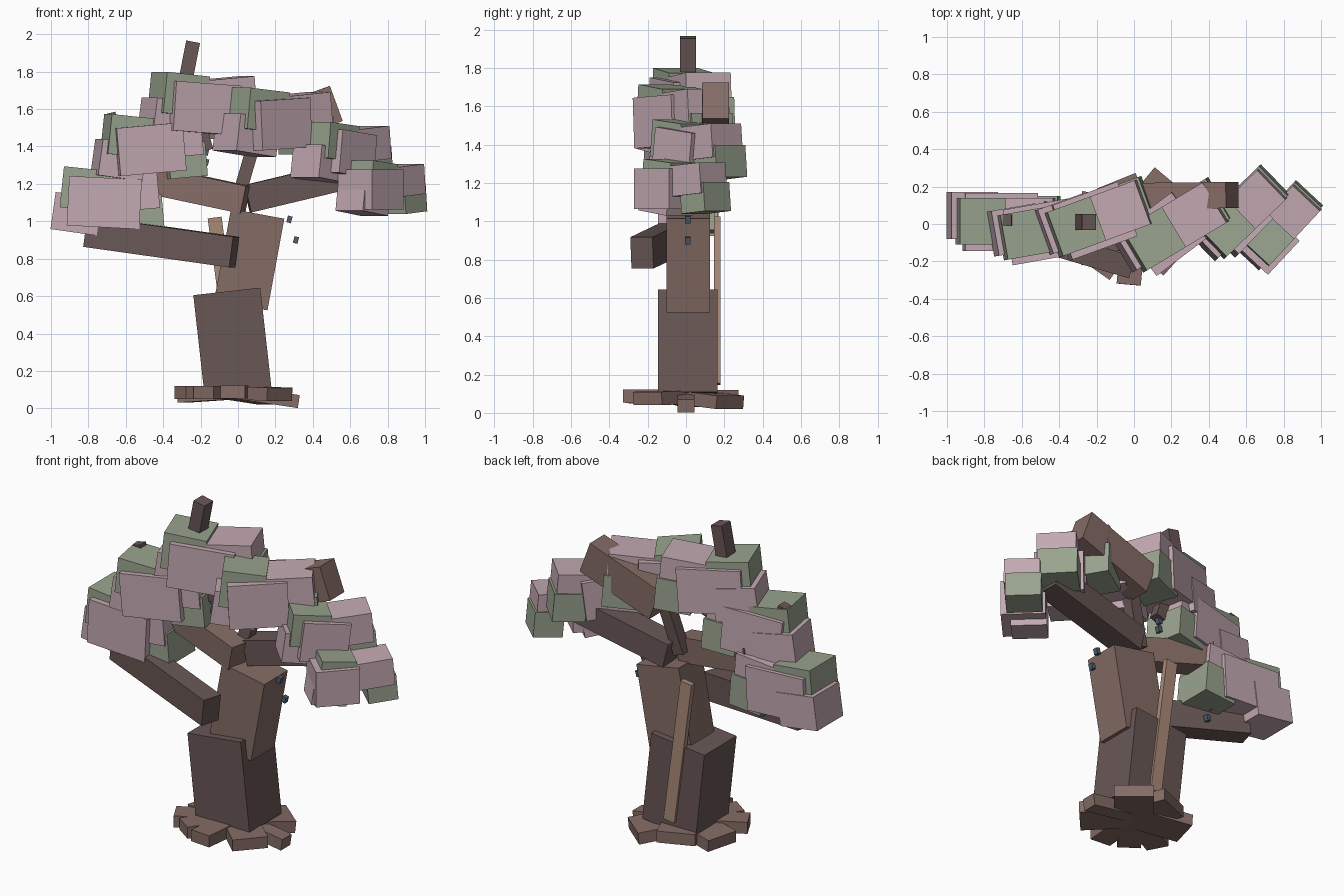
import bpy, bmesh
from math import radians, cos, sin
from mathutils import Matrix, Vector

if "Cube" in bpy.data.objects:
    bpy.data.objects.remove(bpy.data.objects["Cube"])


def mat(name, r, g, b):
    m = bpy.data.materials.new(name)
    m.diffuse_color = (r, g, b, 1)
    m.use_nodes = True
    m.node_tree.nodes["Principled BSDF"].inputs["Base Color"].default_value = m.diffuse_color
    return m


DARK = mat("dark_bark", .14, .095, .09)
BARK = mat("bark", .235, .15, .132)
PALE = mat("pale_wood", .40, .255, .185)
PINK = mat("pink_leaf", .55, .40, .45)
GREEN = mat("green_leaf", .32, .37, .275)
BERRY = mat("berry", .08, .11, .15)


def block(name, size, matrix, material):
    """A box of the given size, placed by a matrix."""
    bm = bmesh.new()
    bmesh.ops.create_cube(bm, size=1, matrix=matrix @ Matrix.Diagonal((*size, 1)))
    me = bpy.data.meshes.new(name)
    bm.to_mesh(me)
    bm.free()
    me.materials.append(material)
    ob = bpy.data.objects.new(name, me)
    bpy.context.collection.objects.link(ob)
    return ob


def beam(name, a, b, width, height, material, side=None):
    """A box running from a to b; width is measured along the side direction."""
    a, b = Vector(a), Vector(b)
    x = (b - a).normalized()
    y = Vector(side) if side else Vector((0, 0, 1)).cross(x)
    y = (y - x * y.dot(x)).normalized()
    rot = Matrix((x, y, x.cross(y))).transposed().to_4x4()
    return block(name, ((b - a).length, width, height),
                 Matrix.Translation((a + b) / 2) @ rot, material)


Y = (0, 1, 0)

# trunk and the pale strip behind it
beam("lower_trunk", (0, .01, .09), (-.06, .01, .625), .31, .36, DARK, Y)
beam("upper_trunk", (.015, .012, .55), (.105, .012, 1.04), .225, .29, BARK, Y)
beam("bark_strip", (-.01, .163, .15), (-.125, .163, 1.02), .033, .075, PALE, Y)

# roots
for i, (ang, reach, z, w) in enumerate([
        (0, .325, .036, .09), (50, .30, .055, .22), (112, .25, .085, .22),
        (165, .31, .065, .20), (208, .35, .085, .13), (235, .32, .085, .13),
        (265, .325, .088, .13), (318, .30, .075, .20)]):
    c, s = cos(radians(ang)), sin(radians(ang))
    beam(f"root_{i+1}", (0, 0, .085), (c * reach, s * reach, z), w, .07, BARK)

# branches
beam("low_left_branch", (-.02, -.23, .835), (-.8, .0, .945), .12, .165, DARK)
beam("mid_left_branch", (.04, -.05, 1.115), (-.5, .06, 1.23), .13, .15, BARK)
beam("right_branch", (.05, .06, 1.12), (.7, .10, 1.275), .15, .15, DARK)
beam("upper_right_branch", (.06, .15, 1.46), (.525, .155, 1.63), .14, .2, BARK)
beam("centre_twig", (0, .04, 1.12), (.11, .08, 1.5), .07, .07, DARK, Y)
beam("top_twig", (-.33, .01, 1.5), (-.24, .01, 1.96), .085, .075, DARK, Y)
beam("inner_twig", (-.16, .01, 1.38), (-.23, .01, 1.6), .06, .06, DARK, Y)
beam("left_twig", (-.62, .02, 1.33), (-.68, .02, 1.58), .06, .05, DARK, Y)
beam("right_twig", (.55, .08, 1.2), (.66, .06, 1.3), .06, .06, DARK, Y)

# leaf pieces of one cluster: name, offset, size, tilt, colour
PIECES = [
    ("core", (-.03, -.005, 0), (.37, .31, .265), 3, PINK),
    ("upper_left", (-.135, 0, .072), (.245, .25, .22), 6, GREEN),
    ("upper_right", (.13, 0, .06), (.26, .25, .20), -5, PINK),
    ("lower_left", (-.18, .03, -.06), (.25, .25, .20), 8, PINK),
    ("lower_right", (.18, .01, -.06), (.21, .25, .19), -5, GREEN),
]
# clusters: centre, yaw, scale; then tilt, extra yaw, length factor, shift of the core
CLUSTERS = [
    ((-.685, .015, 1.10), 0, 1.0, 3, 0, 1.05, 0),
    ((-.46, -.03, 1.385), 10, .97, -5, 0, 1, 0),
    ((-.19, .03, 1.605), 20, 1.0, 4, 0, 1, 0),
    ((.215, -.015, 1.52), 31, 1.0, -3, 6, .9, -.03),
    ((.575, .055, 1.36), 44, .88, 7, 2, .82, -.02),
    ((.785, -.01, 1.17), 47, .80, 0, 0, .84, -.09),
]
for n, (pos, yaw, k, tilt, turn, length, shift) in enumerate(CLUSTERS):
    base = Matrix.Translation(pos) @ Matrix.Rotation(radians(yaw), 4, 'Z')
    for part, off, size, t, m in PIECES:
        off, size, rz = Vector(off) * k, Vector(size) * k, 0
        if part == "core":
            t, rz = tilt, turn
            size.x *= length
            off.x += shift
        block(f"leaves_{n+1}_{part}", size,
              base @ Matrix.Translation(off) @ Matrix.Rotation(radians(rz), 4, 'Z')
              @ Matrix.Rotation(radians(t), 4, 'Y'), m)

# small hanging berries
for i, (x, z) in enumerate([(-.17, 1.37), (-.17, 1.315), (.275, 1.01),
                            (.31, .90), (-.55, .96), (-.52, .88)]):
    block(f"berry_{i+1}", (.025, .028, .036),
          Matrix.Translation((x, .01, z)) @ Matrix.Rotation(radians(15), 4, 'Y'), BERRY)
